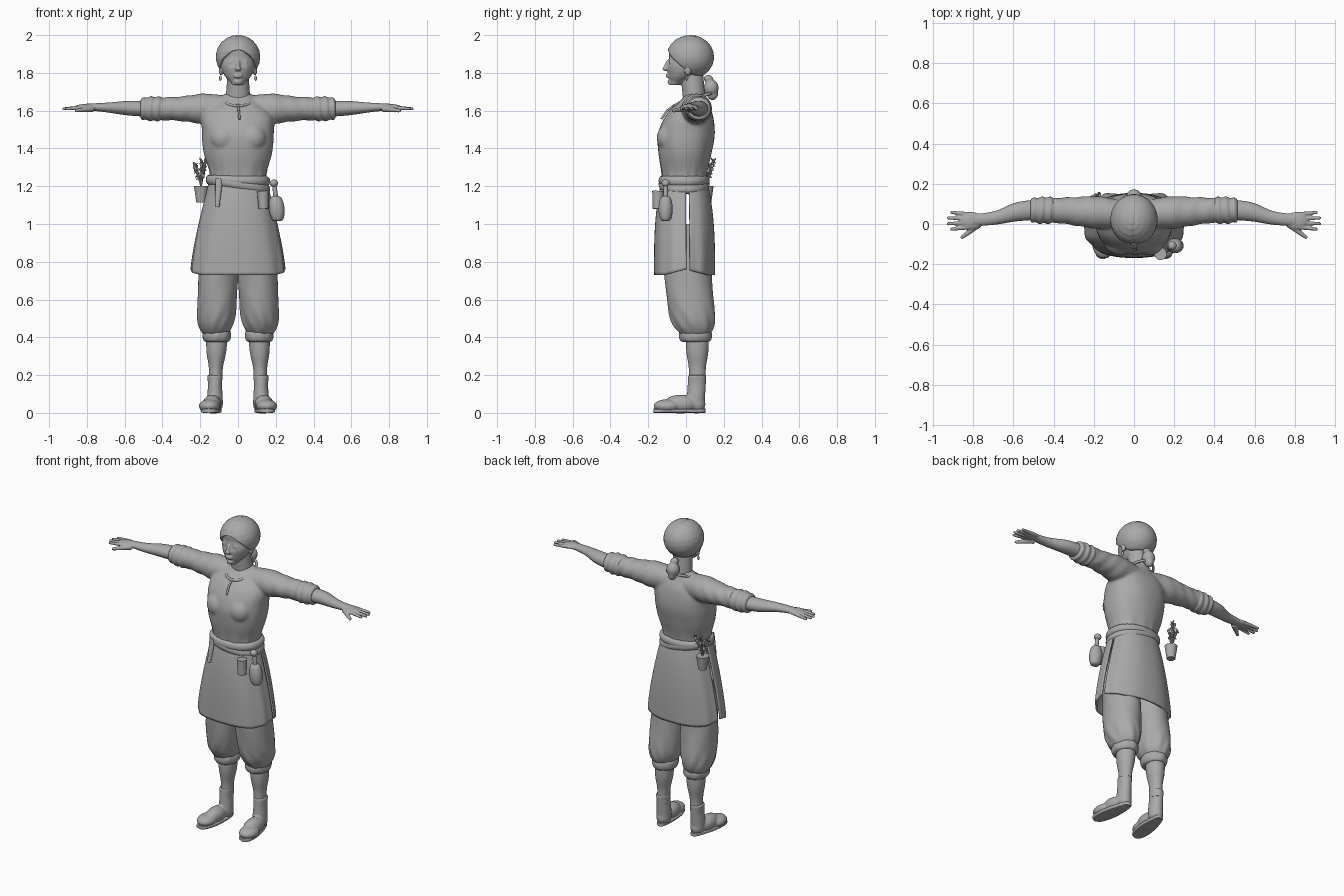
import bpy, bmesh, random
from math import sin, cos, tau, pi, exp, radians, copysign
from mathutils import Vector, Matrix

default_cube = bpy.data.objects.get("Cube")
if default_cube:
    bpy.data.objects.remove(default_cube)
random.seed(4)

# Body landmarks shared by several parts
HEM, WAIST, KNEE, ANKLE, SHOULDER, CROWN = .73, 1.24, .41, .2, 1.61, 2
GREY = (.4, .4, .4, 1)

clay = bpy.data.materials.new("plain_grey")
clay.use_nodes = True
clay.diffuse_color = GREY
clay.node_tree.nodes["Principled BSDF"].inputs["Base Color"].default_value = GREY


def place(name, data):
    """Link a mesh or curve to the scene in the body colour."""
    data.materials.append(clay)
    part = bpy.data.objects.new(name, data)
    bpy.context.collection.objects.link(part)
    return part


def finish(name, bm, voxel=None, cloth=None):
    """Turn a bmesh into a smooth part, optionally fused or given cloth thickness."""
    bmesh.ops.recalc_face_normals(bm, faces=bm.faces)
    for face in bm.faces:
        face.smooth = True
    mesh = bpy.data.meshes.new(name)
    bm.to_mesh(mesh)
    bm.free()
    mesh.set_sharp_from_angle(angle=radians(50))
    part = place(name, mesh)
    if cloth:
        part.modifiers.new("cloth", "SOLIDIFY").thickness = cloth
    if voxel:
        fuse = part.modifiers.new("fuse", "REMESH")
        fuse.mode, fuse.voxel_size, fuse.use_smooth_shade = "VOXEL", voxel, True
        part.modifiers.new("relax", "SMOOTH").iterations = 3


def both_sides(bm):
    """Copy everything built so far to the other side of the body."""
    everything = bm.verts[:] + bm.edges[:] + bm.faces[:]
    copied = bmesh.ops.duplicate(bm, geom=everything)["geom"]
    for vert in copied:
        if isinstance(vert, bmesh.types.BMVert):
            vert.co.x = -vert.co.x


def ease(t, *values):
    """Smooth curve through evenly spaced values."""
    spans = len(values) - 1
    i = min(int(t * spans), spans - 1)
    f = t * spans - i
    before, here, there, after = (values[max(0, min(k, spans))] for k in range(i - 1, i + 3))
    bend = 2 * before - 5 * here + 4 * there - after
    curl = 3 * (here - there) + after - before
    return here + f / 2 * (there - before + f * (bend + f * curl))


def pillow(t):
    """Rounded swelling that closes in at both ends."""
    return max(0, sin(pi * t)) ** .4


def sweep(bm, low, high, section, axis="z", n=48, steps=32, power=2, fold=None, arc=None):
    """Skin cross-sections (two centres, two radii) along an axis; an arc gives an open sheet."""
    rings = []
    begin, span = arc or (0, tau)
    count = n + 1 if arc else n
    for step in range(steps + 1):
        t = step / steps
        along = low + (high - low) * t
        u, v, wide, deep = section(t)
        ring = []
        for k in range(count):
            a = begin + span * k / n
            swell = 1 + fold(t, a) if fold else 1
            p = u + swell * wide * copysign(abs(cos(a)) ** (2 / power), cos(a))
            q = v + swell * deep * copysign(abs(sin(a)) ** (2 / power), sin(a))
            ring.append(bm.verts.new({"x": (along, p, q), "y": (p, along, q), "z": (p, q, along)}[axis]))
        rings.append(ring)
    for ring, following in zip(rings, rings[1:]):
        for k in range(n):
            j = (k + 1) % count
            bm.faces.new((ring[k], ring[j], following[j], following[k]))
    if not arc:
        bm.faces.new(rings[0])
        bm.faces.new(rings[-1])


def blob(bm, centre, size, turn=Matrix()):
    """Ellipsoid."""
    matrix = Matrix.Translation(centre) @ turn.to_4x4() @ Matrix.Diagonal(size).to_4x4()
    bmesh.ops.create_uvsphere(bm, u_segments=20, v_segments=12, radius=1, matrix=matrix)


def taper(bm, start, end, radius, end_radius):
    """Tapered rod between two points."""
    start, end = Vector(start), Vector(end)
    axis = end - start
    matrix = Matrix.Translation((start + end) / 2) @ axis.to_track_quat("Z", "Y").to_matrix().to_4x4()
    bmesh.ops.create_cone(bm, cap_ends=True, segments=24, radius1=radius, radius2=end_radius,
                          depth=axis.length, matrix=matrix)


def cord(name, points, radius, closed=False):
    """Round cord through points."""
    curve = bpy.data.curves.new(name, "CURVE")
    curve.dimensions, curve.bevel_depth, curve.use_fill_caps = "3D", radius, True
    line = curve.splines.new("POLY")
    line.points.add(len(points) - 1)
    for point, position in zip(line.points, points):
        point.co = (*position, 1)
    line.use_cyclic_u, line.use_smooth = closed, True
    place(name, curve)


# Head: paired eyes and ears, then skull, neck, nose, lips and chin
bm = bmesh.new()
blob(bm, (.034, -.078, 1.856), (.018, .013, .012))
blob(bm, (.09, .01, 1.82), (.012, .02, .034))
both_sides(bm)
sweep(bm, 1.735, 1.98, lambda t: (0, .015 - .075 * (1 - t) ** 3, ease(t, .03, .07, .09, .09, .09, .05),
                                  ease(t, .03, .07, .1, .1, .1, .05)), n=72, steps=48)
for vert in bm.verts:
    eye = Vector((copysign(.036, vert.co.x), -.1, 1.856))
    if vert.co.y < -.09:
        vert.co.y += .013 * exp(-((vert.co - eye).length / .02) ** 2)
sweep(bm, 1.6, 1.8, lambda t: (0, .05 - .02 * t, .07 - .015 * t, .06))
blob(bm, (0, -.1, 1.84), (.011, .014, .034), Matrix.Rotation(radians(-22), 3, "X"))
blob(bm, (0, -.108, 1.822), (.016, .017, .012))
for height in (1.79, 1.78):
    blob(bm, (0, -.094, height), (.025, .012, .007))
blob(bm, (0, -.078, 1.752), (.024, .02, .016))
finish("head", bm, voxel=.0045)

# Hair: cap with a centre parting and a hairline lower at the nape
bm = bmesh.new()
locks, around, down = [], 72, 24
crown = bm.verts.new((0, .022, CROWN - .002))
for k in range(around):
    heading = tau * k / around
    w = min(1, min(heading, tau - heading) / radians(120))
    hairline = radians(70 + 78 * w * w * (3 - 2 * w))
    lock = []
    for j in range(down):
        t = hairline * (j + 1) / down
        x, y = sin(t) * sin(heading), -sin(t) * cos(heading)
        parting = .035 * exp(-(x / .06) ** 2) if y < .2 else 0
        m = 1 + .006 * sin(22 * t + 3 * heading) - parting
        lock.append(bm.verts.new((.117 * m * x, .022 + .126 * m * y, CROWN + .116 * (m * cos(t) - 1))))
    locks.append(lock)
for lock, neighbour in zip(locks, locks[1:] + locks[:1]):
    bm.faces.new((crown, lock[0], neighbour[0]))
    for j in range(down - 1):
        bm.faces.new((lock[j], lock[j + 1], neighbour[j + 1], neighbour[j]))
finish("hair", bm, cloth=.016)
bm = bmesh.new()
blob(bm, (0, .133, 1.72), (.04, .04, .045))
blob(bm, (0, .14, 1.69), (.026, .03, .035))
blob(bm, (0, .118, 1.77), (.025, .025, .02))
finish("hair_bun", bm, voxel=.006)

# Tunic: sleeves and chest on both sides, fused with the body
bm = bmesh.new()
sweep(bm, .06, .42, lambda t: (.05 + .02 * t, SHOULDER, ease(t, .07, .08, .07, .06), ease(t, .07, .08, .065, .06)),
      axis="x", fold=lambda t, a: .045 * min(1, t) * sin(27 * t + 2.5 * sin(a) + a))
blob(bm, (.075, -.09, 1.455), (.075, .065, .075))
both_sides(bm)
sweep(bm, WAIST - .08, 1.69, lambda t: (0, .06 * t ** 3 - .01, ease(t, .15, .15, .18, .19, .18, .07),
                                        ease(t, .11, .12, .14, .15, .12, .05)),
      n=96, steps=48, power=2.2,
      fold=lambda t, a: .025 * exp(-(8 * t - 1) ** 2) * sin(15 * a + 2 * sin(3 * a)) + .006 * sin(7 * a + 9 * t))
finish("tunic", bm, voxel=.009)
turns = [tau * k / 40 for k in range(40)]
cord("collar", [(.084 * sin(a), .036 - .1 * cos(a), 1.66 - .034 * cos(a)) for a in turns], .008, closed=True)
cord("neck_lacing", [(0, -.06, 1.63), (.004, -.1, 1.6), (.008, -.13, 1.555)], .006)

# Rolled sleeve cuffs
bm = bmesh.new()
sweep(bm, .37, .515, lambda t: (.068, SHOULDER, .05 + .016 * pillow(t), .048 + .016 * pillow(t)), axis="x",
      fold=lambda t, a: .05 * sin(22 * t + sin(a + 1)))
both_sides(bm)
finish("sleeve_cuffs", bm)

# Arms: forearm, palm, four fingers and thumb
bm = bmesh.new()
sweep(bm, .48, .8, lambda t: (ease(t, .07, .06, .03, .02), SHOULDER + .01 * t, ease(t, .05, .047, .034, .03),
                              ease(t, .042, .038, .026, .018)), axis="x")
blob(bm, (.81, .016, SHOULDER + .008), (.055, .045, .017))
for finger in range(4):
    offset = finger - 1.5
    knuckle = Vector((.82, .016 - .021 * offset, SHOULDER + .007))
    tip = Vector((.925 - .008 * offset ** 2, .016 - .028 * offset, SHOULDER))
    taper(bm, knuckle, tip, .012, .008)
    blob(bm, tip, (.008, .008, .008))
thumb_tip = Vector((.855, -.066, SHOULDER - .01))
taper(bm, (.77, 0, SHOULDER), thumb_tip, .018, .009)
blob(bm, thumb_tip, (.009, .009, .009))
both_sides(bm)
finish("arms", bm, voxel=.004)

# Earrings
bm = bmesh.new()
blob(bm, (.093, .005, 1.772), (.007, .007, .014))
both_sides(bm)
finish("earrings", bm)

# Skirt: front and back panels split at the sides, hems rising to the slits
for name, begin, span, grow in (("skirt_front", 178, 184, 0), ("skirt_back", 8, 164, -.015)):
    bm = bmesh.new()
    sweep(bm, HEM, WAIST, lambda t: (0, -.008, .25 - .1 * t ** 1.3, .163 - .045 * t ** 3),
          n=72, power=2.3, arc=(radians(begin), radians(span)),
          fold=lambda t, a: grow + .012 * (1 - t) * sin(9 * a + 3 * sin(2 * a)))
    for vert in bm.verts:
        slit = max(0, 1 - abs(vert.co.y) / .12)
        vert.co.z += .03 * slit * max(0, 1 - (vert.co.z - HEM) / .4)
    finish(name, bm, cloth=.01)

# Sash: two crossing bands and a hanging tail
for name, middle, slope in (("sash_upper", WAIST - .01, -.02), ("sash_lower", WAIST - .03, -.16)):
    bm = bmesh.new()
    sweep(bm, middle - .026, middle + .026,
          lambda t: (0, -.01, .15 + .02 * pillow(t), .115 + .02 * pillow(t)), n=72, steps=12, power=2.2)
    for vert in bm.verts:
        vert.co.z += slope * vert.co.x
    finish(name, bm)
bm = bmesh.new()
sweep(bm, 1.09, WAIST, lambda t: (.01 * t - .11, .02 * t - .14, .012 + .008 * t, .01), n=16)
finish("sash_tail", bm)

# Breeches: full legs drawn in at the knee
bm = bmesh.new()


def breeches_leg(t):
    gather = 1 - .45 * (1 - t) ** 12
    return .12 - .03 * t, .05 * (1 - t) ** 2, .105 * gather, .125 * gather


sweep(bm, KNEE, 1, breeches_leg, n=64, steps=48,
      fold=lambda t, a: .03 * exp(-(9 * t - 1) ** 2) * sin(9 * a + 18 * t) + .012 * sin(4 * a + 13 * t))
both_sides(bm)
finish("breeches", bm)

# Knee cuffs and stockings
bm = bmesh.new()
sweep(bm, KNEE - .035, KNEE + .035, lambda t: (.112, .05, .055 + .02 * pillow(t), .065 + .022 * pillow(t)),
      steps=16, fold=lambda t, a: .015 * sin(8 * a + 3 * t))
both_sides(bm)
finish("knee_cuffs", bm)
bm = bmesh.new()
sweep(bm, ANKLE - .05, KNEE, lambda t: (.12 - .008 * t, .06, ease(t, .036, .037, .052, .056),
                                        ease(t, .044, .045, .058, .06)))
both_sides(bm)
finish("stockings", bm)

# Shoes: toe, instep and heel fused to a low shaft, on flat soles
bm = bmesh.new()
blob(bm, (.152, -.1, .036), (.056, .072, .036))
blob(bm, (.137, -.03, .046), (.05, .09, .05))
blob(bm, (.122, .055, .046), (.042, .048, .05))
sweep(bm, .04, ANKLE, lambda t: (.122, .05 + .01 * t, ease(t, .042, .041, .037, .041), .048))
both_sides(bm)
finish("shoes", bm, voxel=.006)
bm = bmesh.new()
sweep(bm, -.173, .103, lambda t: (.155 - .035 * t, .011, .01 + (.05 - .02 * t) * pillow(t), .011),
      axis="y", power=5)
both_sides(bm)
finish("soles", bm)

# Bottle and cup hung at the left hip
bm = bmesh.new()
sweep(bm, 1.015, 1.147, lambda t: (.21 - .01 * t, -.108, .016 + .025 * pillow(t), .014 + .023 * pillow(t)))
taper(bm, (.2, -.108, 1.14), (.192, -.108, 1.21), .013, .011)
blob(bm, (.19, -.108, 1.216), (.022, .022, .02))
finish("bottle", bm)
bm = bmesh.new()
taper(bm, (.135, -.15, 1.08), (.132, -.148, 1.175), .026, .031)
finish("cup", bm)

# Pouch of herbs at the right hip
root = Vector((-.195, .108, WAIST - .04))
bm = bmesh.new()
taper(bm, root - Vector((0, 0, .085)), root, .026, .038)
finish("herb_pouch", bm)
bm = bmesh.new()
for stem in range(8):
    lean = Vector((random.uniform(-.05, .03), random.uniform(-.02, .055), random.uniform(.1, .15)))
    cord("herb_stem", [root, root + lean], .004)
    for leaf in range(5):
        spin = Matrix.Rotation(leaf * 2.4 + stem, 3, "Z") @ Matrix.Rotation(radians(40), 3, "Y")
        blob(bm, root + lean * (.4 + .14 * leaf), (.004, .008, .018), spin)
finish("herb_leaves", bm)
